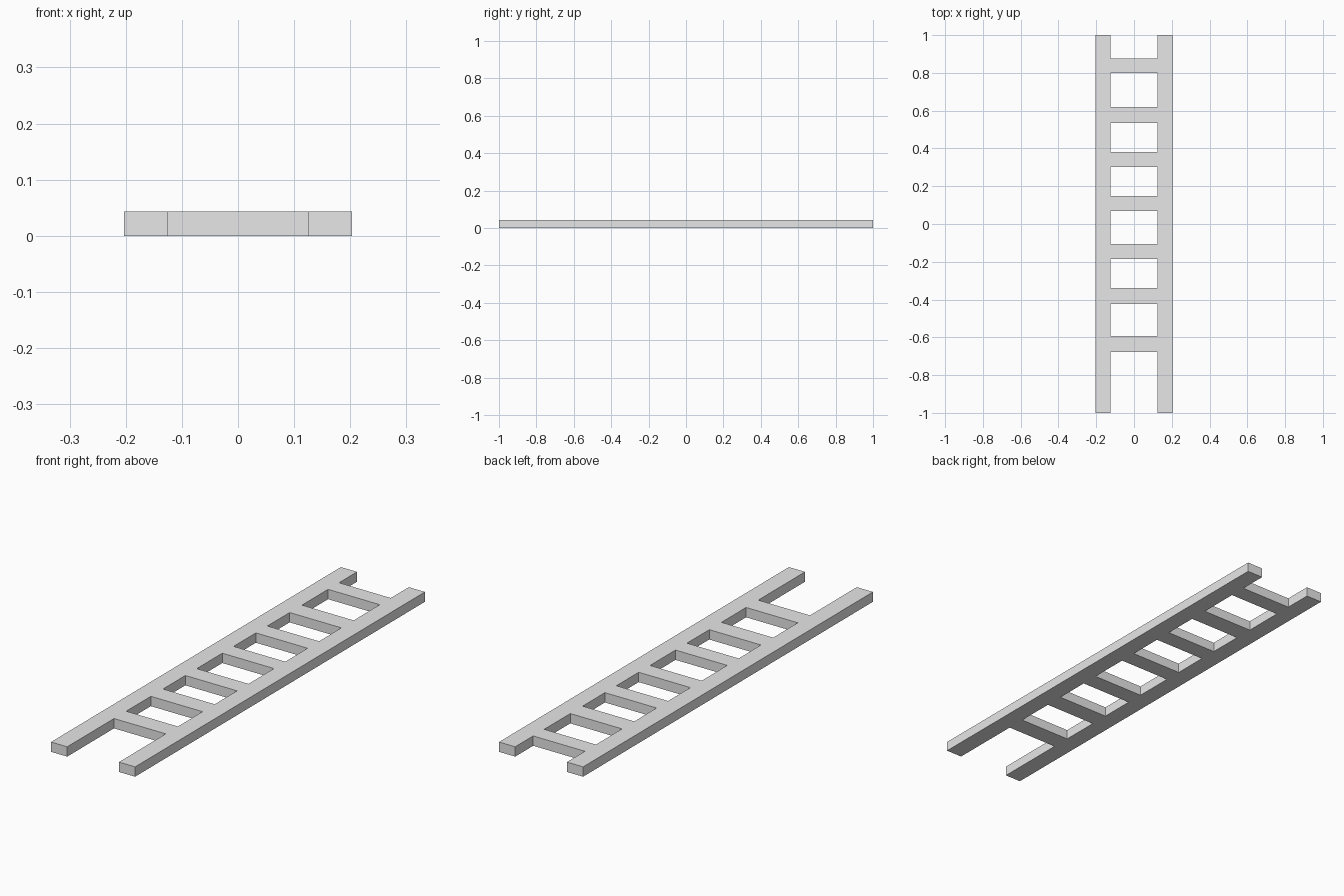
import bpy
import bmesh

cube = bpy.data.objects.get("Cube")
if cube:
    bpy.data.objects.remove(cube, do_unlink=True)

OUTER, INNER = 0.203, 0.125      # half widths of the ladder and of the gap
HALF_LENGTH, THICKNESS = 1.0, 0.043

# Rungs as (start, end) along y
RUNGS = [(-0.677, -0.593), (-0.423, -0.339), (-0.185, -0.106),
         (0.07, 0.148), (0.302, 0.381), (0.535, 0.62), (0.8, 0.876)]

grey = bpy.data.materials.new("plain grey")
grey.use_nodes = True
colour = (0.8, 0.8, 0.8, 1)
grey.diffuse_color = colour
grey.node_tree.nodes["Principled BSDF"].inputs["Base Color"].default_value = colour

bm = bmesh.new()


def quad(x0, x1, y0, y1):
    corners = [(x0, y0), (x1, y0), (x1, y1), (x0, y1)]
    bm.faces.new([bm.verts.new((x, y, 0)) for x, y in corners])


# Flat outline: two rails split at each rung, with rungs bridging the gap
stops = [-HALF_LENGTH] + [y for rung in RUNGS for y in rung] + [HALF_LENGTH]
for i, (y0, y1) in enumerate(zip(stops, stops[1:])):
    quad(-OUTER, -INNER, y0, y1)
    quad(INNER, OUTER, y0, y1)
    if i % 2:
        quad(-INNER, INNER, y0, y1)
bmesh.ops.remove_doubles(bm, verts=bm.verts, dist=0.0001)

# Thicken the outline into one seamless solid
result = bmesh.ops.extrude_face_region(bm, geom=bm.faces[:], use_keep_orig=True)
top = [v for v in result["geom"] if isinstance(v, bmesh.types.BMVert)]
bmesh.ops.translate(bm, verts=top, vec=(0, 0, THICKNESS))
bmesh.ops.recalc_face_normals(bm, faces=bm.faces)

mesh = bpy.data.meshes.new("ladder")
bm.to_mesh(mesh)
bm.free()
mesh.materials.append(grey)
bpy.context.collection.objects.link(bpy.data.objects.new("ladder", mesh))
